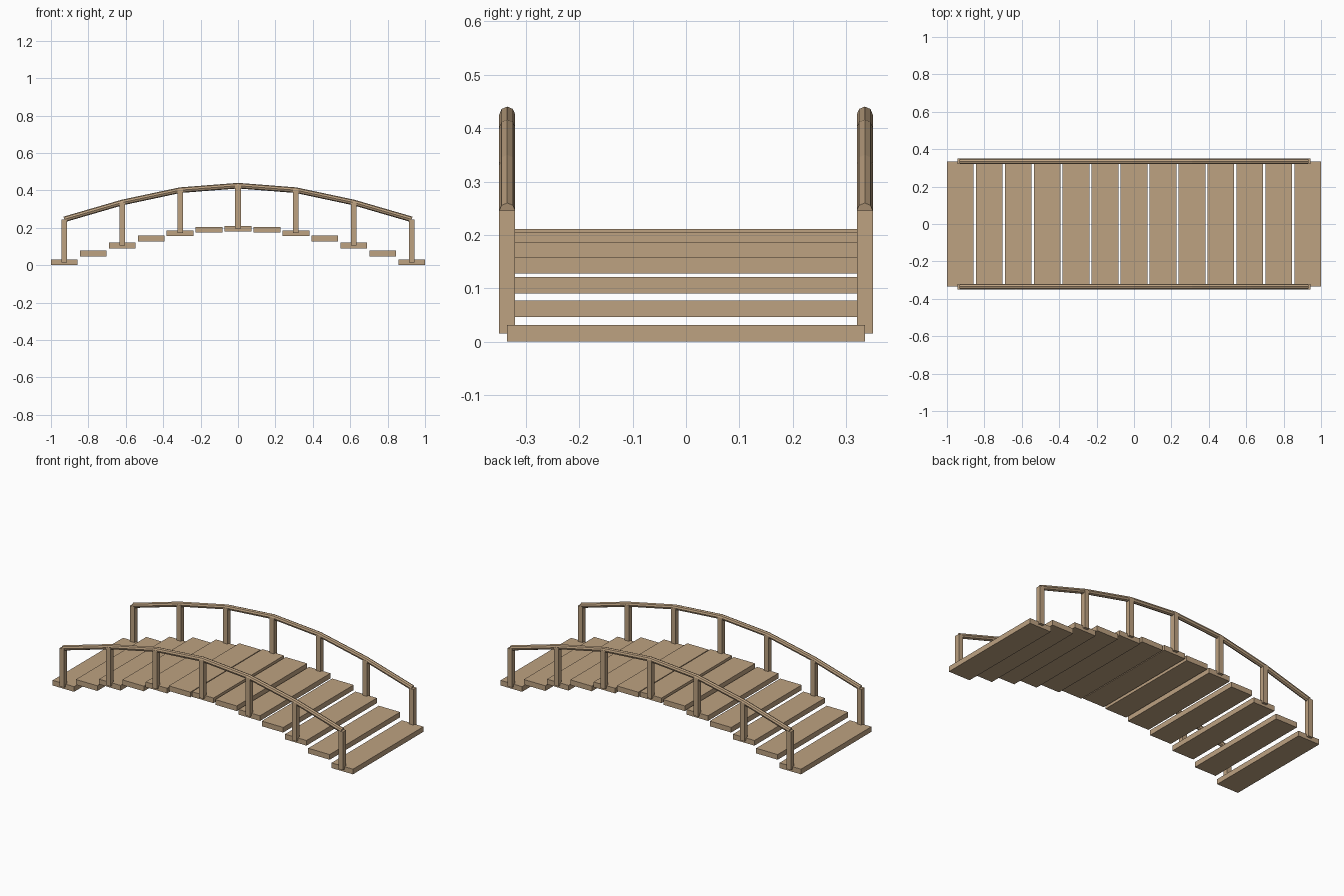
import bpy
import math

if "Cube" in bpy.data.objects:
    bpy.data.objects.remove(bpy.data.objects["Cube"], do_unlink=True)

# Single timber colour
wood = bpy.data.materials.new("light wood")
wood.use_nodes = True
COLOUR = (0.51, 0.36, 0.22, 1)
wood.diffuse_color = COLOUR
wood.node_tree.nodes["Principled BSDF"].inputs["Base Color"].default_value = COLOUR

PLANKS = 13
PLANK_WIDTH, PLANK_THICK = 0.143, 0.031
HALF_SPAN = 1 - PLANK_WIDTH / 2
HALF_DEPTH = 0.335
RISE = 0.18
POST_SIZE, POST_HEIGHT = 0.03, 0.23


def arch(i):
    """Centre of plank i along the arch, as x and z."""
    t = i / (PLANKS - 1)
    return HALF_SPAN * (2 * t - 1), PLANK_THICK / 2 + RISE * math.sin(math.pi * t)


def box(name, location, size):
    bpy.ops.mesh.primitive_cube_add(size=1, location=location)
    ob = bpy.context.object
    ob.name = name
    ob.scale = size
    bpy.ops.object.transform_apply(location=False, rotation=False, scale=True)
    ob.data.materials.append(wood)


def rail(name, points):
    curve = bpy.data.curves.new(name, "CURVE")
    curve.dimensions = "3D"
    curve.bevel_depth = POST_SIZE / 2
    curve.bevel_resolution = 2
    curve.use_fill_caps = True
    spline = curve.splines.new("POLY")
    spline.use_smooth = False
    spline.points.add(len(points) - 1)
    for point, co in zip(spline.points, points):
        point.co = (*co, 1)
    curve.materials.append(wood)
    ob = bpy.data.objects.new(name, curve)
    bpy.context.collection.objects.link(ob)
    # Turn the swept curve into a mesh
    bpy.ops.object.select_all(action="DESELECT")
    ob.select_set(True)
    bpy.context.view_layer.objects.active = ob
    bpy.ops.object.convert(target="MESH")


# Stepped deck
for i in range(PLANKS):
    x, z = arch(i)
    box(f"plank_{i + 1}", (x, 0, z), (PLANK_WIDTH, 2 * HALF_DEPTH, PLANK_THICK))

# Posts on every second plank, with a handrail along their tops
for side, y in (("front", -HALF_DEPTH), ("back", HALF_DEPTH)):
    tops = []
    for i in range(0, PLANKS, 2):
        x, z = arch(i)
        box(f"{side}_post_{i // 2 + 1}", (x, y, z + POST_HEIGHT / 2),
            (POST_SIZE, POST_SIZE, POST_HEIGHT))
        tops.append((x, y, z + POST_HEIGHT))
    rail(f"{side}_handrail", tops)
